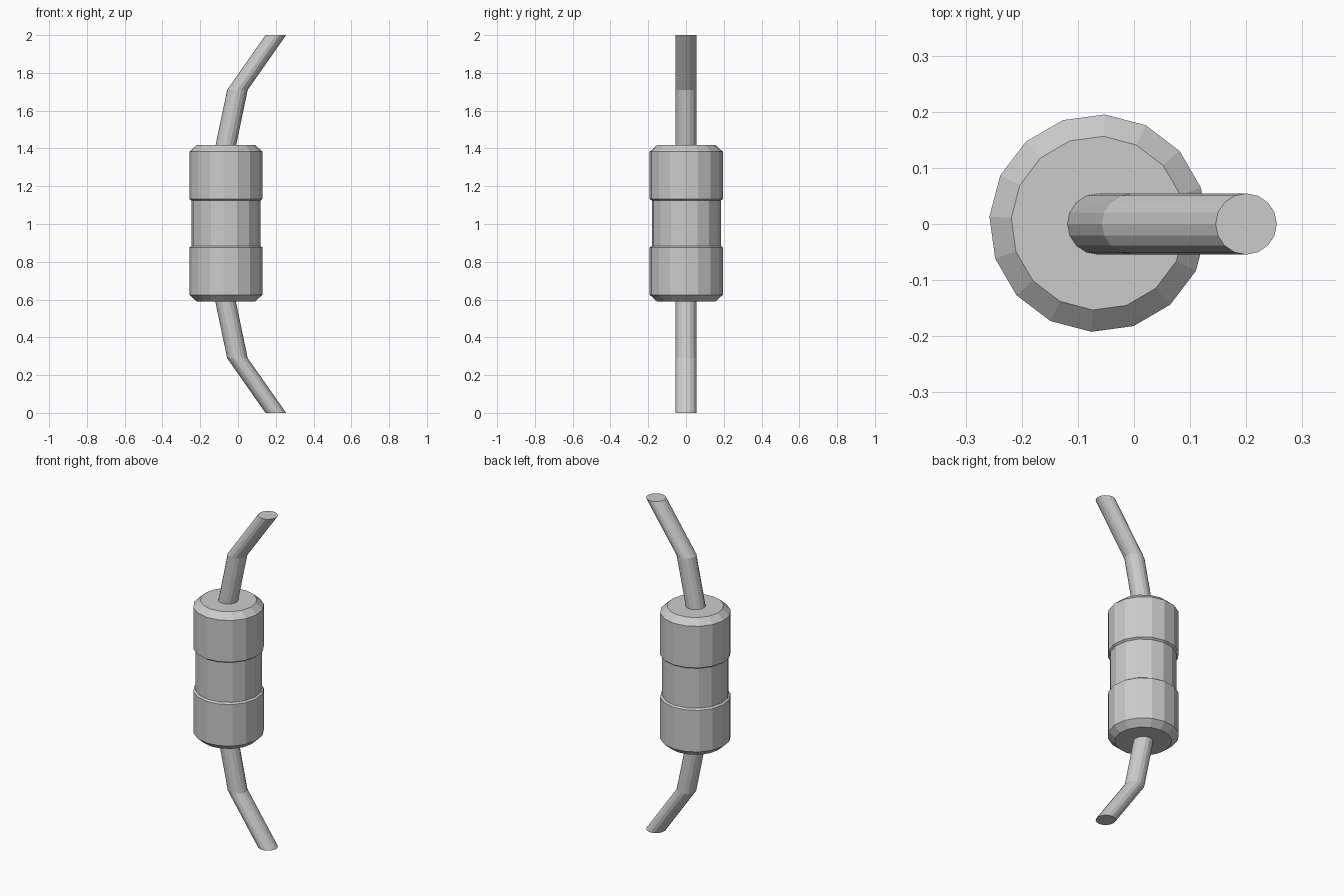
import bpy, bmesh, math

cube = bpy.data.objects.get("Cube")
if cube:
    bpy.data.objects.remove(cube, do_unlink=True)

grey = bpy.data.materials.new("plain grey")
grey.use_nodes = True
color = (0.6, 0.6, 0.6, 1)
grey.diffuse_color = color
grey.node_tree.nodes["Principled BSDF"].inputs["Base Color"].default_value = color

SIDES = 16


def loft(name, rings, turn=0.0, y=0.0):
    """Closed tube through horizontal rings given as (x, z, radius), bottom to top."""
    bm = bmesh.new()
    loops = []
    for x, z, r in rings:
        angles = [turn + math.tau * i / SIDES for i in range(SIDES)]
        loops.append([bm.verts.new((x + r * math.cos(a), y + r * math.sin(a), z)) for a in angles])
    for low, high in zip(loops, loops[1:]):
        for i in range(SIDES):
            j = (i + 1) % SIDES
            bm.faces.new((low[i], low[j], high[j], high[i]))
    bm.faces.new(loops[0][::-1])
    bm.faces.new(loops[-1])
    mesh = bpy.data.meshes.new(name)
    bm.to_mesh(mesh)
    bm.free()
    mesh.materials.append(grey)
    obj = bpy.data.objects.new(name, mesh)
    bpy.context.collection.objects.link(obj)
    return obj


# Body: two chamfered end bands around a slightly narrower waist
BODY_X = -0.064
half = [(0.59, 0.155), (0.625, 0.194), (0.876, 0.194), (0.884, 0.183)]
profile = half + [(2.008 - z, r) for z, r in reversed(half)]
loft("body", [(BODY_X, z, r) for z, r in profile], math.radians(-3.5), 0.0015)

# Bent leads, mirrored top and bottom, with ends cut level
WIRE = 0.0545
lead = [(0.2, 0.0, WIRE), (-0.003, 0.29, WIRE), (-0.07, 0.61, WIRE)]
loft("lower_lead", lead)
loft("upper_lead", [(x, 2 - z, r) for x, z, r in reversed(lead)])
